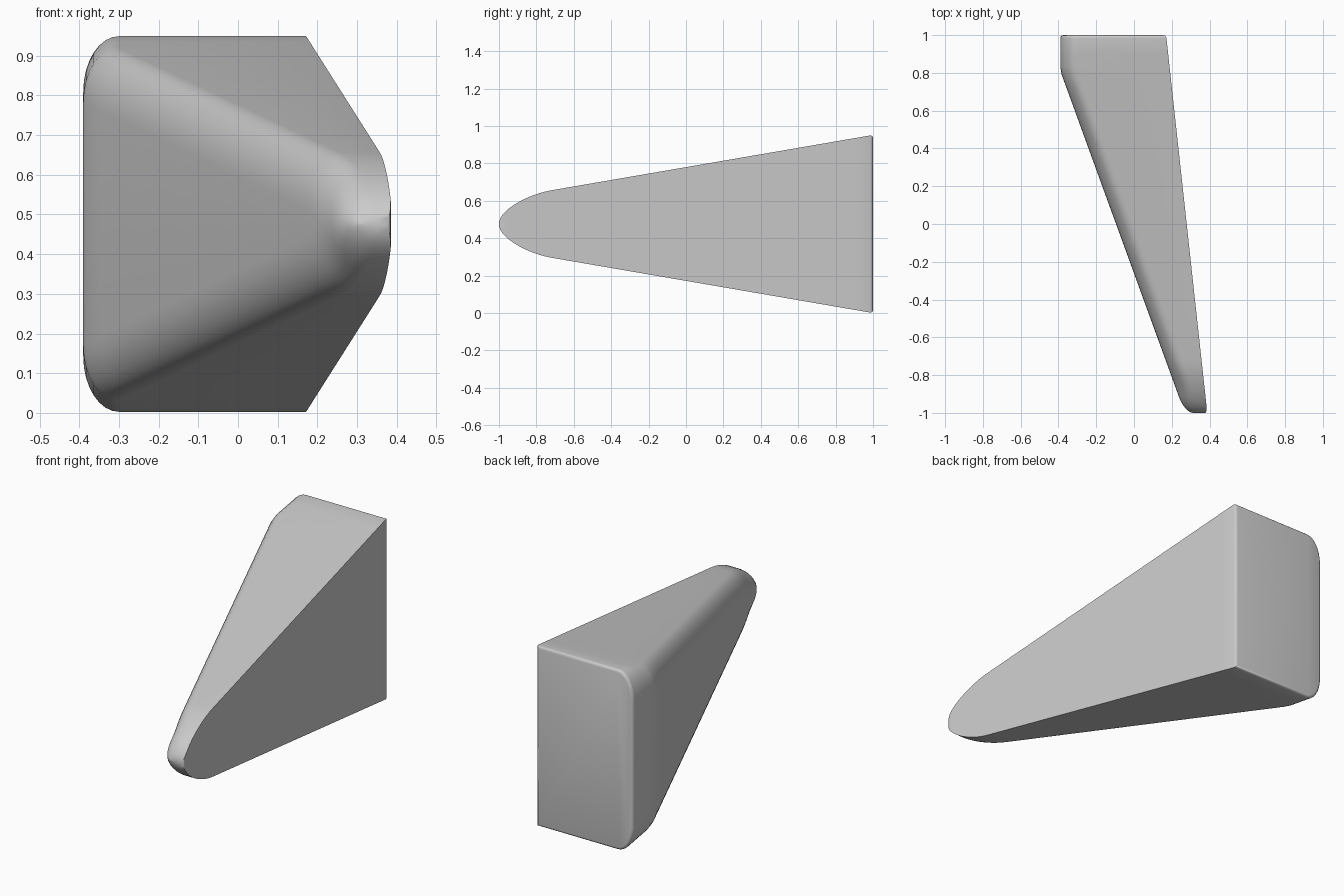
import bpy, bmesh
from math import sin, cos, pi, sqrt

cube = bpy.data.objects.get("Cube")
if cube:
    bpy.data.objects.remove(cube, do_unlink=True)

MID = 0.476       # height of the symmetry plane
ARC = 8           # segments in each rounded corner
TIP = 14          # sections around the nose


def half_height(y):
    h = 0.476 - 0.172 * (1 - y)
    if y < -0.72:
        h *= sqrt(max(0, 1 - ((-0.72 - y) / 0.28) ** 2))
    return h


def right_x(y):
    x = 0.17 + 0.109 * (1 - y)
    if y < -0.97:
        x -= 0.012 * (1 - sqrt(max(0, 1 - ((-0.97 - y) / 0.03) ** 2)))
    return x


def left_x(y):
    x = max(-0.39, -0.39 + 0.364 * (0.81 - y))
    if y < -0.92:
        x += 0.045 * (1 - sqrt(max(0, 1 - ((-0.92 - y) / 0.08) ** 2)))
    return x


def section(y):
    """Outline with a square right side and a rounded left side."""
    h, xr, xl = half_height(y), right_x(y), left_x(y)
    rx, rz = min(0.09, 0.6 * (xr - xl)), min(0.14, h)
    upper = [(xr, h)]
    for i in range(ARC + 1):
        a = pi / 2 * i / ARC
        upper.append((xl + rx * (1 - sin(a)), h - rz * (1 - cos(a))))
    lower = [(x, -z) for x, z in reversed(upper)]
    return [(x, y, MID + z) for x, z in upper + lower]


# Wedge body: sections from the back to the rounded nose
stations = [1, 0.9, 0.83, 0.79, 0.7, 0.4, 0.1, -0.2, -0.5]
stations += [-0.72 - 0.28 * sin(pi / 2 * i / TIP) for i in range(TIP + 1)]

bm = bmesh.new()
rings = [[bm.verts.new(p) for p in section(y)] for y in stations]
for a, b in zip(rings, rings[1:]):
    n = len(a)
    for i in range(n):
        j = (i + 1) % n
        bm.faces.new((a[i], a[j], b[j], b[i]))
bm.faces.new(rings[0])
bmesh.ops.remove_doubles(bm, verts=bm.verts[:], dist=0.0002)
bmesh.ops.recalc_face_normals(bm, faces=bm.faces[:])

# Soften the border of the back face
bm.edges.ensure_lookup_table()
border = [e for e in bm.edges if all(v.co.y > 0.999 for v in e.verts)]
bmesh.ops.bevel(bm, geom=border, offset=0.016, segments=3, profile=0.5,
                affect='EDGES', clamp_overlap=True)

mesh = bpy.data.meshes.new("wedge_body")
bm.to_mesh(mesh)
bm.free()
body = bpy.data.objects.new("wedge_body", mesh)
bpy.context.collection.objects.link(body)

# Smooth shading with crisp edges along the flat right side
bpy.ops.object.select_all(action='DESELECT')
body.select_set(True)
bpy.context.view_layer.objects.active = body
bpy.ops.object.shade_smooth_by_angle(angle=pi / 5)
